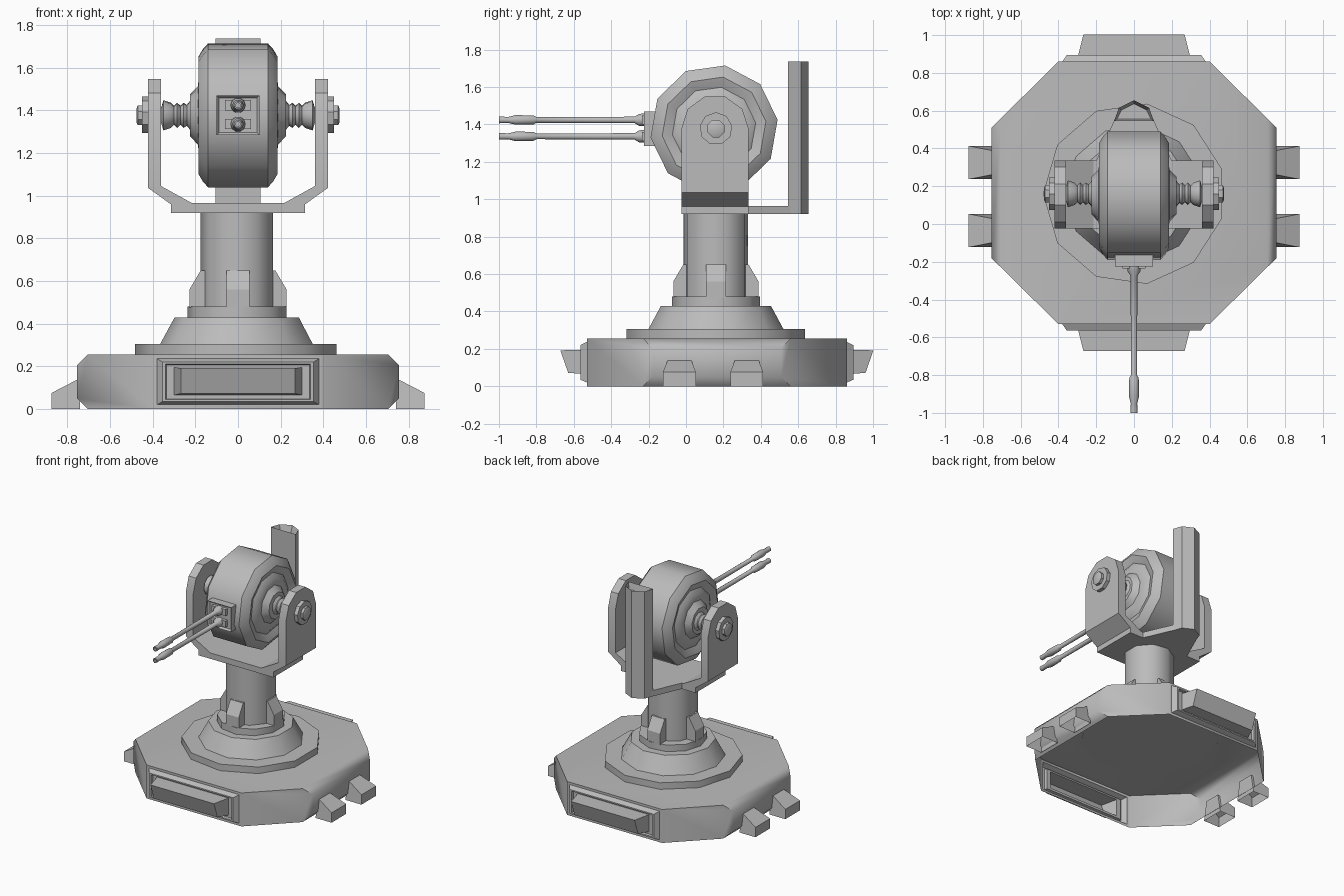
import bpy, bmesh, math
from mathutils import Vector

cube = bpy.data.objects.get("Cube")
if cube:
    bpy.data.objects.remove(cube, do_unlink=True)

grey = bpy.data.materials.new("plain grey")
grey.use_nodes = True
grey.diffuse_color = (0.5, 0.5, 0.5, 1)
grey.node_tree.nodes["Principled BSDF"].inputs["Base Color"].default_value = (0.5, 0.5, 0.5, 1)

CY = 0.16      # y of the column axis
AXLE = 1.377   # height of the tilt axle


def finish(bm, name, angle=50, mirror=False):
    bmesh.ops.recalc_face_normals(bm, faces=bm.faces)
    mesh = bpy.data.meshes.new(name)
    bm.to_mesh(mesh)
    bm.free()
    obj = bpy.data.objects.new(name, mesh)
    bpy.context.collection.objects.link(obj)
    mesh.materials.append(grey)
    bpy.ops.object.select_all(action="DESELECT")
    obj.select_set(True)
    bpy.context.view_layer.objects.active = obj
    bpy.ops.object.shade_smooth_by_angle(angle=math.radians(angle))
    if mirror:
        obj.modifiers.new("Mirror", "MIRROR")
    return obj


def prism_bm(points, lo, hi, axis):
    """Outline in the plane across the axis, extruded from lo to hi."""
    place = {"x": lambda a, b, h: (h, a, b),
             "y": lambda a, b, h: (a, h, b),
             "z": lambda a, b, h: (a, b, h)}[axis]
    bm = bmesh.new()
    ends = [[bm.verts.new(place(a, b, h)) for a, b in points] for h in (lo, hi)]
    bm.faces.new(ends[0])
    bm.faces.new(ends[1])
    for i in range(len(points)):
        j = (i + 1) % len(points)
        bm.faces.new((ends[0][i], ends[0][j], ends[1][j], ends[1][i]))
    bmesh.ops.recalc_face_normals(bm, faces=bm.faces)
    return bm


def lathe(name, profile, sides, axis, center, phase=0, angle=50, mirror=False):
    """Turn (height, radius) pairs around an axis."""
    place = {"x": lambda c, s, h: (h, c, s),
             "y": lambda c, s, h: (c, h, s),
             "z": lambda c, s, h: (c, s, h)}[axis]
    bm = bmesh.new()
    rings = []
    for h, r in profile:
        turns = [math.radians(phase) + math.tau * i / sides for i in range(sides)]
        rings.append([bm.verts.new(Vector(place(r * math.cos(t), r * math.sin(t), h)) + Vector(center))
                      for t in turns])
    for a, b in zip(rings, rings[1:]):
        for i in range(sides):
            j = (i + 1) % sides
            bm.faces.new((a[i], a[j], b[j], b[i]))
    bm.faces.new(rings[0])
    bm.faces.new(rings[-1])
    return finish(bm, name, angle, mirror)


def recess(bm, direction, border, depth):
    """Inset the face looking in a direction and sink it."""
    d = Vector(direction)
    face = max(bm.faces, key=lambda f: f.normal.dot(d) + 0.01 * f.calc_center_median().dot(d))
    bmesh.ops.inset_individual(bm, faces=[face], thickness=border)
    bmesh.ops.translate(bm, verts=face.verts, vec=-d * depth)


def rect(a0, a1, b0, b1):
    return [(a0, b0), (a1, b0), (a1, b1), (a0, b1)]


# Octagonal base shell, chamfered at the sides and open below
W, H, D, MID = 0.755, 0.255, 0.695, 0.165
octagon = [(0.4, -D), (W, -0.345), (W, 0.345), (0.4, D),
           (-0.4, D), (-W, 0.345), (-W, -0.345), (-0.4, -D)]
bm = prism_bm([(x, y + MID) for x, y in octagon], 0, H, "z")
for sx in (-1, 1):
    for z, sz in ((H - 0.05, 1), (0.05, -1)):
        cut = bmesh.ops.bisect_plane(bm, geom=bm.verts[:] + bm.edges[:] + bm.faces[:],
                                     plane_co=(sx * W, 0, z), plane_no=(sx, 0, sz), clear_outer=True)
        bmesh.ops.contextual_create(bm, geom=[e for e in cut["geom_cut"] if isinstance(e, bmesh.types.BMEdge)])
bmesh.ops.recalc_face_normals(bm, faces=bm.faces)

# Front and back hoppers: half width, bottom, top, reach at bottom, reach at top
steps = [(0.38, 0.02, 0.237, 0, 0), (0.355, 0.035, 0.22, 0.035, 0.035),
         (0.34, 0.045, 0.21, 0.035, 0.035), (0.335, 0.048, 0.207, 0.015, 0.015),
         (0.30, 0.065, 0.195, 0.015, 0.015), (0.268, 0.072, 0.192, 0.10, 0.142)]
for s in (-1, 1):
    face = max(bm.faces, key=lambda f: f.normal.y * s)
    for half, low, high, reach_low, reach_high in steps:
        face = bmesh.ops.extrude_discrete_faces(bm, faces=[face])["faces"][0]
        for v in face.verts:
            upper = v.co.z > H / 2
            v.co = (math.copysign(half, v.co.x),
                    MID + s * (D + (reach_high if upper else reach_low)),
                    high if upper else low)
bm.normal_update()
bottom = [f for f in bm.faces if all(v.co.z < 0.001 for v in f.verts)]
bmesh.ops.delete(bm, geom=bottom, context="FACES")
finish(bm, "base_shell", 46)

# Wedge feet, open below
for label, y in (("front", -0.035), ("back", 0.325)):
    bm = prism_bm([(0.74, 0), (0.875, 0), (0.875, 0.075), (0.74, 0.145)], y - 0.088, y + 0.088, "y")
    for v in bm.verts:
        if v.co.z > 0.1:
            v.co.y = y + (v.co.y - y) * 0.7
    bmesh.ops.delete(bm, geom=[f for f in bm.faces if all(v.co.z < 0.001 for v in f.verts)], context="FACES")
    finish(bm, label + "_feet", 30, True)

# Turntable, cone, collar and column
axis_at = (0, CY, 0)
lathe("turntable", [(0.254, 0.482), (0.305, 0.482)], 11, "z", axis_at, 180)
lathe("cone", [(0.305, 0.365), (0.43, 0.297)], 11, "z", axis_at, 180)
lathe("collar", [(0.43, 0.237), (0.48, 0.237)], 11, "z", axis_at, 180)
lathe("column", [(0.45, 0.175), (0.92, 0.175)], 9, "z", axis_at, 180)

# Four column fins
for i, label in enumerate(("left", "back", "right", "front")):
    bm = prism_bm([(0.13, 0.475), (0.228, 0.475), (0.228, 0.56), (0.175, 0.65), (0.13, 0.65)],
                  -0.054, 0.054, "y")
    obj = finish(bm, label + "_fin", 20)
    obj.location.y = CY
    obj.rotation_euler.z = i * math.pi / 2

# Yoke: cranked floor and round-topped arms
Y0, Y1 = -0.025, 0.335
half = [(0.315, 0.92), (0.315, 0.96), (0.422, 1.037), (0.36, 1.045), (0.215, 0.965)]
outline = half + [(-x, z) for x, z in reversed(half)]
finish(prism_bm(outline, Y0, Y1, "y"), "yoke_floor", 20)
arc = [(CY - 0.005 + 0.18 * math.cos(math.radians(a)), AXLE + 0.18 * math.sin(math.radians(a)))
       for a in range(0, 181, 36)]
finish(prism_bm([(Y1, 1.037)] + arc + [(Y0, 1.037)], 0.36, 0.422, "x"), "yoke_arms", 30, True)

# Rear bracket and upright shield
finish(prism_bm([(-0.2, Y1), (0.2, Y1), (0.1, 0.56), (-0.1, 0.56)], 0.92, 0.965, "z"), "rear_bracket", 20)
bm = prism_bm([(-0.105, 0.545), (0.105, 0.545), (0.08, 0.615), (0, 0.655), (-0.08, 0.615)], 0.92, 1.737, "z")
recess(bm, (0, 0, 1), 0.018, 0.05)
finish(bm, "rear_shield", 20)

# Round head with recessed side plates
side = [(0.14, 0.343), (0.165, 0.315), (0.185, 0.28), (0.18, 0.265), (0.162, 0.225),
        (0.185, 0.19), (0.187, 0.14), (0.225, 0.10), (0.225, 0.07)]
lathe("head", [(-h, r) for h, r in reversed(side)] + side, 10, "x", (0, CY - 0.01, AXLE), 8, 40)

# Ribbed axles and outer bolts
axle_at = (0, CY, AXLE)
lathe("axles", [(0.22, 0.075), (0.24, 0.05), (0.255, 0.06), (0.27, 0.045), (0.285, 0.06), (0.3, 0.045),
                (0.315, 0.06), (0.35, 0.072), (0.362, 0.03)], 10, "x", axle_at, 8, 40, True)
lathe("bolt_washers", [(0.42, 0.088), (0.45, 0.088)], 9, "x", axle_at, 10, 30, True)
lathe("bolt_heads", [(0.44, 0.05), (0.47, 0.05), (0.476, 0.035)], 8, "x", axle_at, 22.5, 30, True)

# Gun mount with a sunken face
bm = prism_bm(rect(-0.1, 0.1, 1.285, 1.47), -0.225, -0.1, "y")
recess(bm, (0, -1, 0), 0.015, 0.015)
finish(bm, "gun_mount", 30)

# Twin barrels with cradles and muzzles
for label, z in (("upper", 1.424), ("lower", 1.336)):
    finish(prism_bm(rect(-0.06, 0.06, z - 0.024, z + 0.024), -0.235, -0.2, "y"), label + "_cradle", 30)
    lathe(label + "_barrel", [(-0.22, 0.036), (-0.25, 0.034), (-0.275, 0.018), (-0.8, 0.016), (-0.815, 0.025),
                              (-0.91, 0.027), (-0.95, 0.017), (-1.0, 0.019), (-1.0, 0.011), (-0.97, 0.011)],
          10, "y", (0, 0, z), 0, 40)
